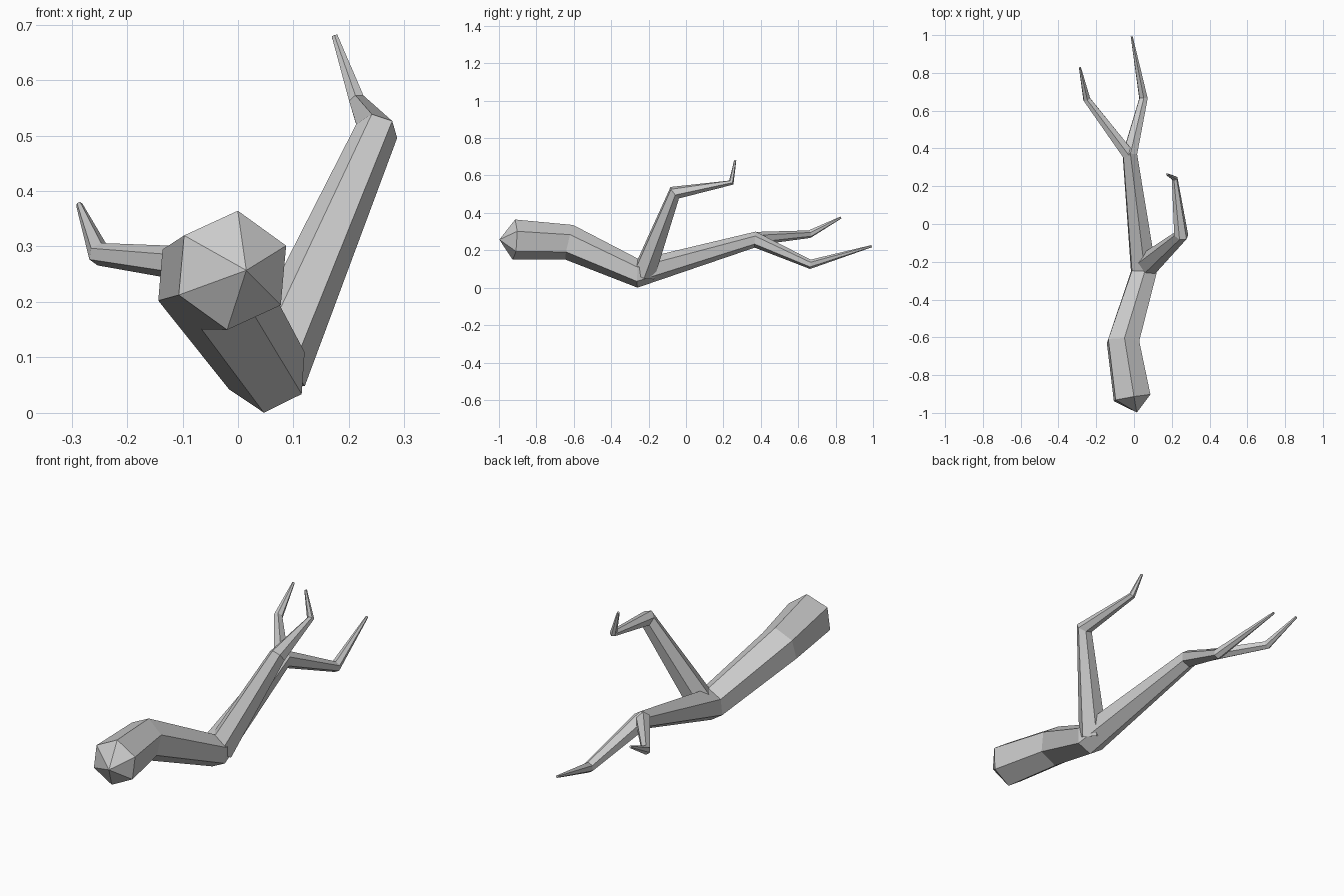
import bpy, bmesh
from math import cos, sin, tau, radians
from mathutils import Vector

if "Cube" in bpy.data.objects:
    bpy.data.objects.remove(bpy.data.objects["Cube"])

SIDES = 6

def limb(name, path, ref, phase=0.0, apex=None):
    """Tapered six-sided tube through (x, y, z, radius) points, closed at both ends."""
    pts = [Vector(p[:3]) for p in path]
    dirs = [(b - a).normalized() for a, b in zip(pts, pts[1:])]
    bm = bmesh.new()
    rings = []
    ref = Vector(ref)
    for i, p in enumerate(pts):
        before, after = dirs[max(i - 1, 0)], dirs[min(i, len(dirs) - 1)]
        t = (before + after).normalized()
        if i > 0:
            prev = (dirs[max(i - 2, 0)] + before).normalized()
            ref = prev.rotation_difference(t) @ ref
        u = (ref - t * ref.dot(t)).normalized()
        ref = u
        v = t.cross(u)
        r = path[i][3]
        angles = [phase + tau * k / SIDES for k in range(SIDES)]
        rings.append([bm.verts.new(p + r * (u * cos(a) + v * sin(a))) for a in angles])
    for a, b in zip(rings, rings[1:]):
        for k in range(SIDES):
            n = (k + 1) % SIDES
            bm.faces.new((a[k], a[n], b[n], b[k]))
    # Start cap: pointed when an apex is given
    if apex:
        tip = bm.verts.new(apex)
        for k in range(SIDES):
            bm.faces.new((rings[0][(k + 1) % SIDES], rings[0][k], tip))
    else:
        bm.faces.new(rings[0][::-1])
    bm.faces.new(rings[-1])
    bmesh.ops.recalc_face_normals(bm, faces=bm.faces)
    mesh = bpy.data.meshes.new(name)
    bm.to_mesh(mesh)
    bm.free()
    obj = bpy.data.objects.new(name, mesh)
    bpy.context.collection.objects.link(obj)
    return obj

# Main bough with its blunt broken end, running on into the right twig
limb("main_bough", [
    (-0.01, -0.92, 0.257, 0.108),
    (-0.058, -0.625, 0.243, 0.095),
    (0.052, -0.255, 0.076, 0.076),
    (-0.022, 0.37, 0.257, 0.043),
    (0.05, 0.665, 0.125, 0.025),
    (-0.012, 0.992, 0.222, 0.006),
], ref=(0.1, 0, 1), apex=(0.015, -0.998, 0.257))

# Left twig at the far fork
limb("left_twig", [
    (-0.028, 0.365, 0.262, 0.036),
    (-0.25, 0.66, 0.286, 0.021),
    (-0.286, 0.828, 0.375, 0.006),
], ref=(0, 0, 1))

# Rising side branch with a hooked twig
limb("side_branch", [
    (0.06, -0.225, 0.075, 0.066),
    (0.25, -0.06, 0.508, 0.039),
    (0.215, 0.242, 0.562, 0.016),
    (0.174, 0.263, 0.68, 0.006),
], ref=(0, -1, 0), phase=radians(30))
